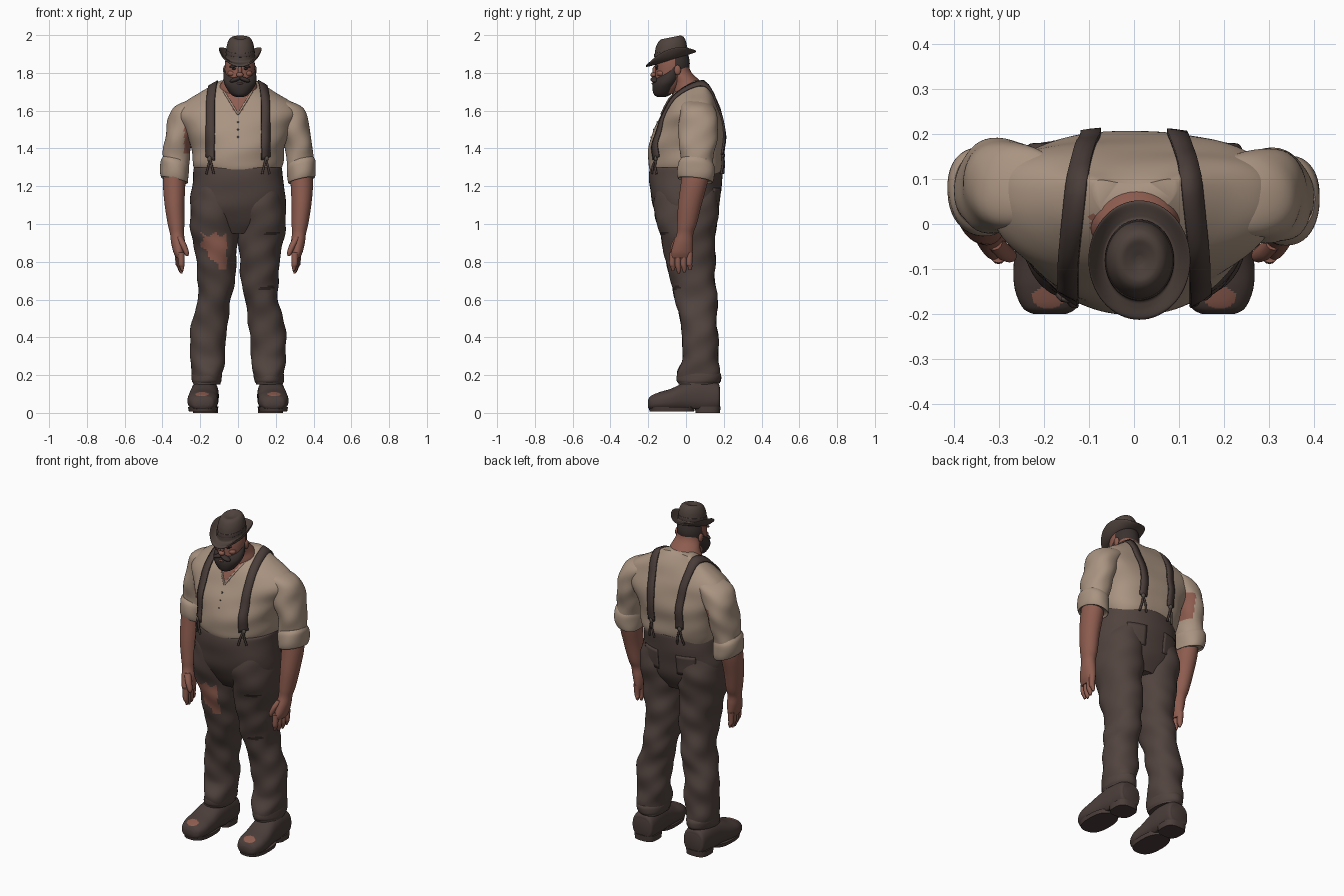
import bpy, bmesh, math
from mathutils import Vector
from mathutils.bvhtree import BVHTree

cube = bpy.data.objects.get("Cube")
if cube:
    bpy.data.objects.remove(cube, do_unlink=True)


def material(name, r, g, b):
    m = bpy.data.materials.new(name)
    m.use_nodes = True
    m.diffuse_color = (r, g, b, 1)
    shader = m.node_tree.nodes["Principled BSDF"]
    shader.inputs["Base Color"].default_value = (r, g, b, 1)
    shader.inputs["Roughness"].default_value = 0.9
    return m


SKIN = material("skin", .27, .108, .078)
SHIRT = material("linen shirt", .40, .295, .22)
CLOTH = material("brown trousers", .083, .057, .049)
STRAP = material("suspender leather", .068, .047, .041)
FELT = material("hat felt", .078, .055, .046)
HAIR = material("dark hair", .042, .031, .028)
BOOT = material("boot leather", .07, .048, .042)
DARK = material("dark seam", .03, .02, .018)
METAL = material("dull metal", .1, .08, .065)


def finish(name, bm, mats, rule=None):
    bmesh.ops.recalc_face_normals(bm, faces=bm.faces)
    for f in bm.faces:
        f.smooth = True
        if rule:
            f.material_index = int(rule(f.calc_center_median()))
    tree = BVHTree.FromBMesh(bm)
    mesh = bpy.data.meshes.new(name)
    bm.to_mesh(mesh)
    bm.free()
    ob = bpy.data.objects.new(name, mesh)
    bpy.context.collection.objects.link(ob)
    for m in mats:
        mesh.materials.append(m)
    return ob, tree


def spline(p, t):
    """Catmull-Rom value through the ring list at parameter t."""
    i = min(int(t), len(p) - 2)
    f = t - i
    a, b, c, d = (p[max(0, min(len(p) - 1, i + k))] for k in (-1, 0, 1, 2))
    return [.5 * (2 * q + (r - o) * f + (2 * o - 5 * q + 4 * r - s) * f * f
                  + (3 * q - o - 3 * r + s) * f ** 3) for o, q, r, s in zip(a, b, c, d)]


def loft(name, rings, mats, sides=32, steps=5, power=2, bend=0, fold=0, side=1, rule=None, shape=None):
    """Skin over rings of (x, y, z, radius x, radius y), mirrored in x by side."""
    bm = bmesh.new()
    rows = []
    count = (len(rings) - 1) * steps
    for k in range(count + 1):
        x, y, z, rx, ry = spline(rings, k / steps)
        row = []
        for j in range(sides):
            a = math.tau * j / sides
            c, s = math.cos(a), math.sin(a)
            cx = math.copysign(abs(c) ** (2 / power), c)
            sy = math.copysign(abs(s) ** (2 / power), s)
            w = fold * (math.sin(29 * z + 2 * a) + .6 * math.sin(47 * z - 3 * a + side))
            v = Vector(((x + (rx + w) * cx) * side, y + (ry + w) * sy + bend * cx * cx, z))
            row.append(bm.verts.new(shape(v) if shape else v))
        rows.append(row)
    for lo, hi in zip(rows, rows[1:]):
        for j in range(sides):
            n = (j + 1) % sides
            bm.faces.new((lo[j], lo[n], hi[n], hi[j]))
    bm.faces.new(rows[0])
    bm.faces.new(rows[-1])
    return finish(name, bm, mats, rule)


def ball(name, loc, size, mat, turn=0):
    bpy.ops.mesh.primitive_uv_sphere_add(segments=20, ring_count=12, location=loc, rotation=(0, turn, 0))
    ob = bpy.context.object
    ob.name, ob.scale = name, size
    ob.data.materials.append(mat)


def tube(name, points, radius, mat):
    data = bpy.data.curves.new(name, "CURVE")
    data.dimensions = "3D"
    data.bevel_depth, data.bevel_resolution = radius, 2
    data.use_fill_caps = True
    sp = data.splines.new("POLY")
    sp.points.add(len(points) - 1)
    for p, co in zip(sp.points, points):
        p.co = (*co, 1)
    data.materials.append(mat)
    bpy.context.collection.objects.link(bpy.data.objects.new(name, data))


def on(tree, x, z, facing, lift=.001):
    """Point on the front (-1) or back (1) of a body part."""
    hit = tree.ray_cast(Vector((x, facing, z)), Vector((0, -facing, 0)))[0]
    return (hit or Vector((x, .17 * facing, z))) + Vector((0, facing * lift, 0))


def strip(name, rows, mat, thick):
    bm = bmesh.new()
    grid = [[bm.verts.new(p) for p in row] for row in rows]
    for lo, hi in zip(grid, grid[1:]):
        for a, b, c, d in zip(lo, lo[1:], hi[1:], hi):
            bm.faces.new((a, b, c, d))
    ob, _ = finish(name, bm, [mat])
    mod = ob.modifiers.new("thickness", "SOLIDIFY")
    mod.thickness, mod.offset = thick, 0


# Shirt body with open neckline
neckline = lambda c: c.y < .02 and c.z > 1.58 and abs(c.x) < (c.z - 1.58) * .62
_, torso = loft("shirt_body", [
    (0, 0, 1.26, .215, .175), (0, -.003, 1.31, .236, .197), (0, 0, 1.4, .245, .2),
    (0, .016, 1.5, .288, .184), (0, .024, 1.58, .318, .159), (0, .03, 1.64, .29, .13),
    (0, .035, 1.695, .205, .098), (0, .043, 1.74, .128, .064), (0, .045, 1.76, .09, .045)],
    [SHIRT, SKIN], sides=96, steps=6, power=2.3, bend=.035, fold=.003, rule=neckline)
for s in (1, -1):
    tube("collar_edge", [on(torso, s * (z - 1.58) * .62, z, -1) for z in (1.58, 1.62, 1.66, 1.7)], .005, SHIRT)
for z in (1.46, 1.5, 1.54):
    ball("shirt_button", on(torso, 0, z, -1), (.005, .003, .005), METAL)

# Trousers seat and back pockets
_, seat = loft("trouser_seat", [
    (0, 0, 1.3, .228, .186), (0, 0, 1.285, .236, .193), (0, -.002, 1.2, .243, .19),
    (0, 0, 1.1, .252, .177), (0, .008, 1.02, .22, .148), (0, .012, .95, .14, .11)],
    [CLOTH], sides=48, power=2.3, fold=.002)
for s in (1, -1):
    strip("back_pocket", [[on(seat, s * .115 + x * .018, 1.13 + z * .02, 1) for x in range(-3, 4)]
                          for z in range(-3, 4)], CLOTH, .006)


# Worn holes in the trouser legs
def knee_tear(c):
    edge = -.19 + max(0, .88 - c.z) * .8 + .01 * math.sin(c.z * 90)
    return c.y < .01 and .755 < c.z < .945 + .01 * math.sin(c.x * 90) and edge < c.x < -.06


def slits(c):
    return c.y < 0 and any(((c.z - z - .15 * (c.x - x)) / .01) ** 2 + ((c.x - x) / .045) ** 2 < 1
                           for x, z in ((.18, .95), (.15, .66)))


for s, label in ((1, "left_"), (-1, "right_")):
    # Legs
    loft(label + "trouser_leg", [
        (.115, 0, 1.2, .105, .16), (.124, 0, 1.1, .125, .172), (.127, .006, 1, .129, .156),
        (.12, .012, .9, .115, .142), (.115, .025, .8, .108, .128), (.115, .035, .7, .096, .12),
        (.125, .055, .6, .09, .11), (.145, .064, .5, .091, .099), (.16, .075, .4, .098, .093),
        (.16, .077, .3, .09, .095), (.163, .067, .22, .082, .112), (.165, .066, .15, .074, .1)],
        [CLOTH, SKIN if s < 0 else DARK], sides=72, steps=12, power=2.2, fold=.0038, side=s,
        rule=knee_tear if s < 0 else slits)
    loft(label + "trouser_cuff", [(.165, .068, .155, .074, .102), (.165, .068, .17, .081, .113),
                                 (.164, .07, .2, .082, .115), (.164, .07, .22, .076, .105)],
         [CLOTH], fold=.003, side=s)

    # Boots: rings run heel to toe, so y and z trade places
    loft(label + "boot", [
        (.172, .085, .18, .05, .045), (.172, .085, .165, .068, .075), (.175, .09, .08, .073, .09),
        (.18, .085, 0, .075, .078), (.186, .068, -.08, .08, .06), (.187, .06, -.14, .078, .05),
        (.187, .053, -.185, .06, .038), (.187, .048, -.2, .035, .022)],
        [BOOT, SKIN], sides=64, steps=12, power=2.4, side=s,
        shape=lambda v: Vector((v.x, v.z, max(.02, v.y))),
        rule=lambda c: c.z > .065 and ((abs(c.x) - .19) / .036) ** 2 + ((c.y + .163) / .024) ** 2 < 1)
    loft(label + "sole", [(.186, -.075, .008, .074, .118), (.186, -.075, .03, .079, .123)],
         [BOOT], steps=1, power=2.6, side=s)
    loft(label + "heel", [(.173, .115, 0, .066, .065), (.173, .115, .035, .069, .068)],
         [BOOT], steps=1, power=3, side=s)

    # Sleeves and rolled cuffs, the left arm held a little further forward
    reach = Vector((0, -.01 * s, 0))
    loft(label + "sleeve", [
        (.332, .065, 1.26, .068, .085), (.327, .068, 1.34, .068, .088), (.32, .072, 1.42, .074, .097),
        (.3, .074, 1.5, .08, .104), (.277, .075, 1.57, .088, .102), (.248, .07, 1.62, .088, .088),
        (.2, .06, 1.65, .075, .06), (.15, .05, 1.66, .05, .035)],
        [SHIRT, SKIN], sides=48, steps=7, power=2.2, fold=.003, side=s, shape=lambda v: v + reach,
        rule=lambda c: -.285 < c.x < 0 and abs(c.z - 1.45) < .075)
    loft(label + "rolled_cuff", [
        (.336, .06, 1.24, .062, .08), (.336, .06, 1.232, .072, .09), (.337, .062, 1.265, .077, .097),
        (.335, .064, 1.315, .075, .096), (.332, .066, 1.34, .066, .085)],
        [SHIRT], sides=40, power=2.2, fold=.002, side=s,
        shape=lambda v: v + reach + Vector((0, 0, .22 * (abs(v.x) - .336) - .12 * (v.y - .06))))

    # Forearm and hand
    loft(label + "forearm", [
        (.335, .055, 1.3, .055, .072), (.338, .042, 1.21, .059, .07), (.336, .02, 1.1, .052, .062),
        (.328, .005, 1, .044, .052), (.323, -.005, .95, .037, .044), (.317, -.014, .9, .037, .052),
        (.312, -.022, .85, .03, .057), (.308, -.024, .82, .019, .052)], [SKIN], side=s)
    for i in range(4):
        x, y, drop = .301 + .005 * i, -.069 + .03 * i, .012 * abs(i - 1.3)
        loft(label + "finger", [(x, y, .85, .018, .017), (x - .001, y - .004, .79, .016, .016),
                                (x - .004, y, .755 + drop, .012, .013), (x - .006, y, .735 + drop, .005, .006)],
             [SKIN], sides=12, side=s)
    loft(label + "thumb", [(.31, -.04, .93, .018, .018), (.29, -.06, .89, .018, .02),
                           (.274, -.07, .85, .014, .015), (.27, -.072, .83, .006, .006)], [SKIN], sides=12, side=s)

    # Suspender draped over the shoulder
    rows = []
    for k in range(49):
        t = k / 48
        a = -.53 + t * (math.pi + 1)
        blend = max(0, min(1, t * 2 - .7))
        x = s * (.145 - .05 * blend * blend * (3 - 2 * blend))
        ray = Vector((0, -math.cos(a), math.sin(a)))
        row = []
        for w in (-.022, 0, .022):
            hit, normal, *_ = torso.ray_cast(Vector((x + w, .02, 1.45)) + ray, -ray)
            row.append(hit + normal * .005)
        rows.append(row)
    strip(label + "suspender", rows, STRAP, .009)
    for end, facing in ((rows[0][1], -1), (rows[-1][1], 1)):
        ball(label + "suspender_clip", end, (.014, .009, .016), METAL)
        for d in (-.02, .02):
            foot = on(seat, end.x + d, 1.265, facing, .008)
            tube(label + "suspender_tab", [end, end.lerp(foot, .5) + Vector((0, facing * .006, 0)), foot], .006, STRAP)

    # Paired face details
    ball(label + "ear", (.01 + s * .078, -.045, 1.815), (.011, .018, .026), SKIN)
    ball(label + "eye", (.01 + s * .03, -.153, 1.822), (.012, .008, .006), DARK)
    ball(label + "eyebrow", (.01 + s * .032, -.157, 1.836), (.025, .01, .007), HAIR, s * .2)
    ball(label + "cheek", (.01 + s * .04, -.131, 1.797), (.026, .022, .018), SKIN)
    ball(label + "moustache", (.01 + s * .024, -.168, 1.765), (.032, .02, .012), HAIR, s * .35)

# Neck, head and beard
loft("neck", [(0, .01, 1.63, .1, .09), (0, .012, 1.71, .105, .083), (.005, .002, 1.755, .088, .074),
              (.01, -.035, 1.805, .07, .062), (.01, -.05, 1.86, .066, .06)], [SKIN])
loft("head", [(.01, -.1, 1.69, .04, .045), (.01, -.095, 1.73, .065, .066), (.01, -.078, 1.79, .076, .084),
              (.01, -.07, 1.85, .079, .09), (.01, -.07, 1.92, .066, .076)], [SKIN, HAIR], sides=48,
     rule=lambda c: c.z > 1.79 and c.y > -.06)
loft("beard", [(.01, -.13, 1.672, .02, .02), (.01, -.125, 1.688, .05, .045), (.01, -.113, 1.735, .08, .066),
               (.01, -.094, 1.772, .086, .067), (.01, -.065, 1.82, .081, .035), (.01, -.06, 1.86, .076, .025)],
     [HAIR], fold=.0015)
ball("lower_lip", (.01, -.175, 1.744), (.016, .009, .005), SKIN)
ball("nose_bridge", (.01, -.164, 1.812), (.011, .014, .025), SKIN)
ball("nose_tip", (.01, -.172, 1.79), (.019, .016, .014), SKIN)


# Hat: tilted forward with the brim curled up at the sides
def tilt(v):
    x, y = v.x - .012, v.y + .08
    flare = max(0, math.hypot(x, y * .85) - .07) / .04
    return Vector((v.x, v.y, v.z + (.3 if v.z < 1.9 else .2) * y + .045 * flare * (x / .11) ** 2))


HX, HY = .012, -.08
loft("hat", [(HX, HY, z, rx, ry) for z, rx, ry in (
    (1.868, .06, .075), (1.868, .082, .098), (1.87, .108, .128), (1.875, .113, .132), (1.882, .108, .127),
    (1.882, .088, .104), (1.886, .077, .09), (1.91, .075, .087), (1.95, .07, .08), (1.978, .058, .066),
    (1.988, .042, .049), (1.984, .025, .03), (1.978, .008, .01))], [FELT], sides=64, shape=tilt)
loft("hat_band", [(HX, HY, z, rx, ry) for z, rx, ry in (
    (1.901, .075, .087), (1.902, .077, .09), (1.918, .076, .088), (1.92, .073, .085))],
    [STRAP], sides=48, shape=tilt)

# Smooth shading with sharp edges kept
bpy.ops.object.select_all(action="DESELECT")
for ob in bpy.context.scene.objects:
    if ob.type == "MESH":
        ob.select_set(True)
        bpy.context.view_layer.objects.active = ob
bpy.ops.object.shade_smooth_by_angle(angle=math.radians(50))
